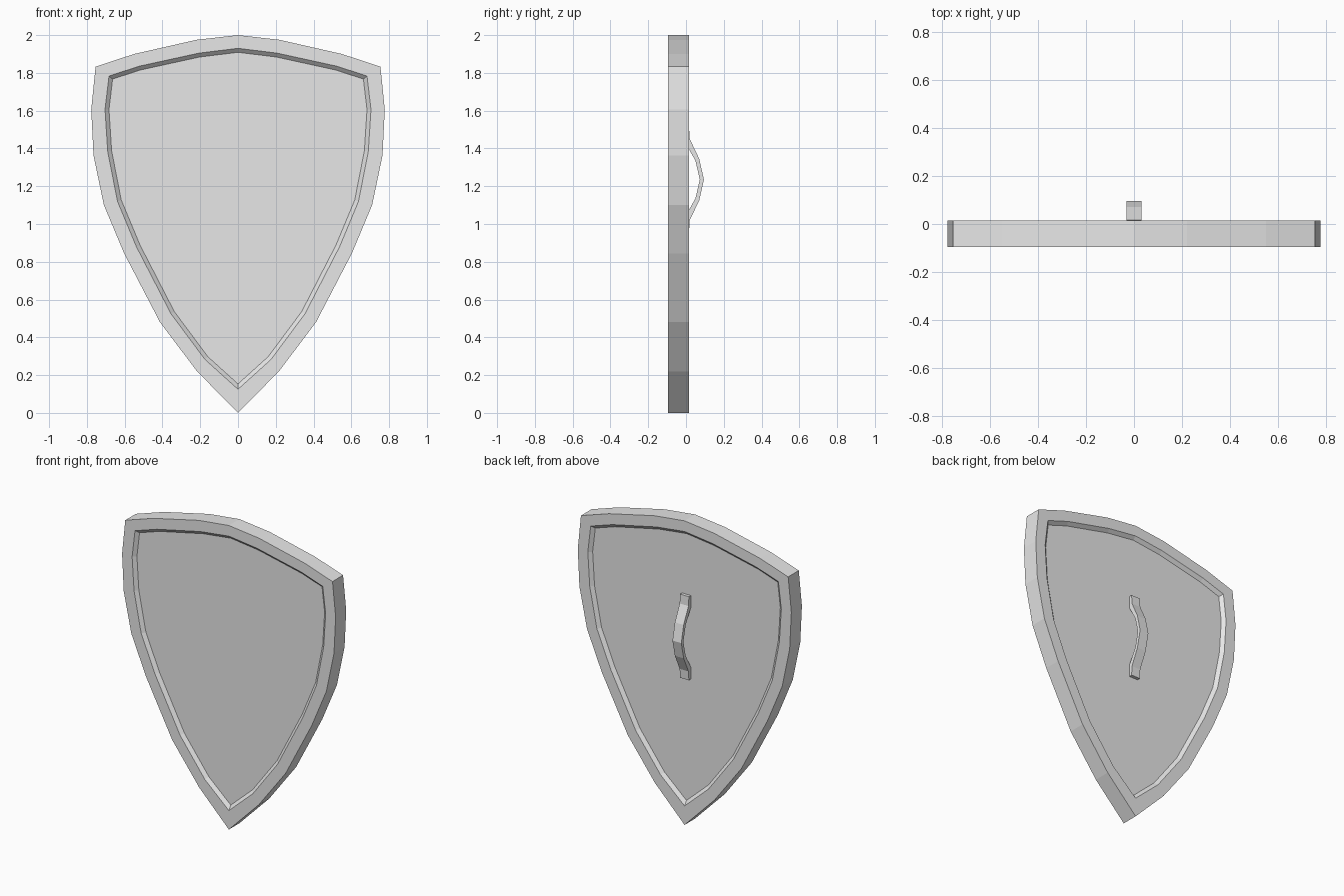
import bpy
import bmesh

cube = bpy.data.objects.get("Cube")
if cube:
    bpy.data.objects.remove(cube, do_unlink=True)

FRONT, BACK = -0.095, 0.015
RECESS = 0.02

grey = bpy.data.materials.new("plain_grey")
grey.use_nodes = True
grey.diffuse_color = (0.8, 0.8, 0.8, 1)
grey.node_tree.nodes["Principled BSDF"].inputs["Base Color"].default_value = (0.8, 0.8, 0.8, 1)


def finish(bm, name):
    bmesh.ops.recalc_face_normals(bm, faces=bm.faces)
    mesh = bpy.data.meshes.new(name)
    bm.to_mesh(mesh)
    bm.free()
    mesh.materials.append(grey)
    obj = bpy.data.objects.new(name, mesh)
    bpy.context.collection.objects.link(obj)
    return obj


def mirrored(half):
    """Close a half outline whose first and last points lie on the centre line."""
    return half + [(-x, z) for x, z in half[-2:0:-1]]


def ring(bm, outline, y):
    return [bm.verts.new((x, y, z)) for x, z in outline]


def bridge(bm, a, b):
    n = len(a)
    for i in range(n):
        j = (i + 1) % n
        bm.faces.new((a[i], a[j], b[j], b[i]))


# Half outlines from the top centre to the bottom tip
rim = mirrored([(0, 2.0), (0.22, 1.975), (0.55, 1.9), (0.754, 1.833),
                (0.777, 1.607), (0.765, 1.363), (0.71, 1.1), (0.603, 0.845),
                (0.413, 0.48), (0.217, 0.22), (0, 0)])
panel = mirrored([(0, 1.93), (0.205, 1.905), (0.525, 1.835), (0.683, 1.783),
                  (0.704, 1.607), (0.69, 1.385), (0.638, 1.12), (0.538, 0.88),
                  (0.355, 0.525), (0.175, 0.283), (0, 0.125)])

# Shield body: thick rim with a shallow sloped recess on both sides
bm = bmesh.new()
rims, caps = [], []
for y in (FRONT, BACK):
    outer, inner = ring(bm, rim, y), ring(bm, panel, y)
    bridge(bm, outer, inner)
    caps.append(bm.faces.new(inner))
    rims.append(outer)
bridge(bm, *rims)
bmesh.ops.recalc_face_normals(bm, faces=bm.faces)
for cap in caps:
    bmesh.ops.inset_region(bm, faces=[cap], thickness=0.021,
                           depth=-RECESS, use_even_offset=True)
    # Keep the panel floor flat at the recess depth
    side = FRONT + RECESS if cap.calc_center_median().y < -0.04 else BACK - RECESS
    for v in cap.verts:
        v.co.y = side
finish(bm, "shield_body")

# Handle: bent strap on the back, with flat feet resting on the panel
MID = 1.235
outer_half = [(0.016, 0.275), (0.02, 0.215), (0.07, 0.11)]
inner_half = [(-0.005, 0.275), (-0.004, 0.195), (0.05, 0.1)]


def strap(half, peak):
    return half + [(peak, 0)] + [(y, -z) for y, z in reversed(half)]


bm = bmesh.new()
rows = []
for o, i in zip(strap(outer_half, 0.095), strap(inner_half, 0.073)):
    rows.append([bm.verts.new((x, y, MID + z))
                 for x, (y, z) in ((-0.032, o), (0.032, o), (0.032, i), (-0.032, i))])
for a, b in zip(rows, rows[1:]):
    bridge(bm, a, b)
bm.faces.new(rows[0])
bm.faces.new(rows[-1])
finish(bm, "handle")
